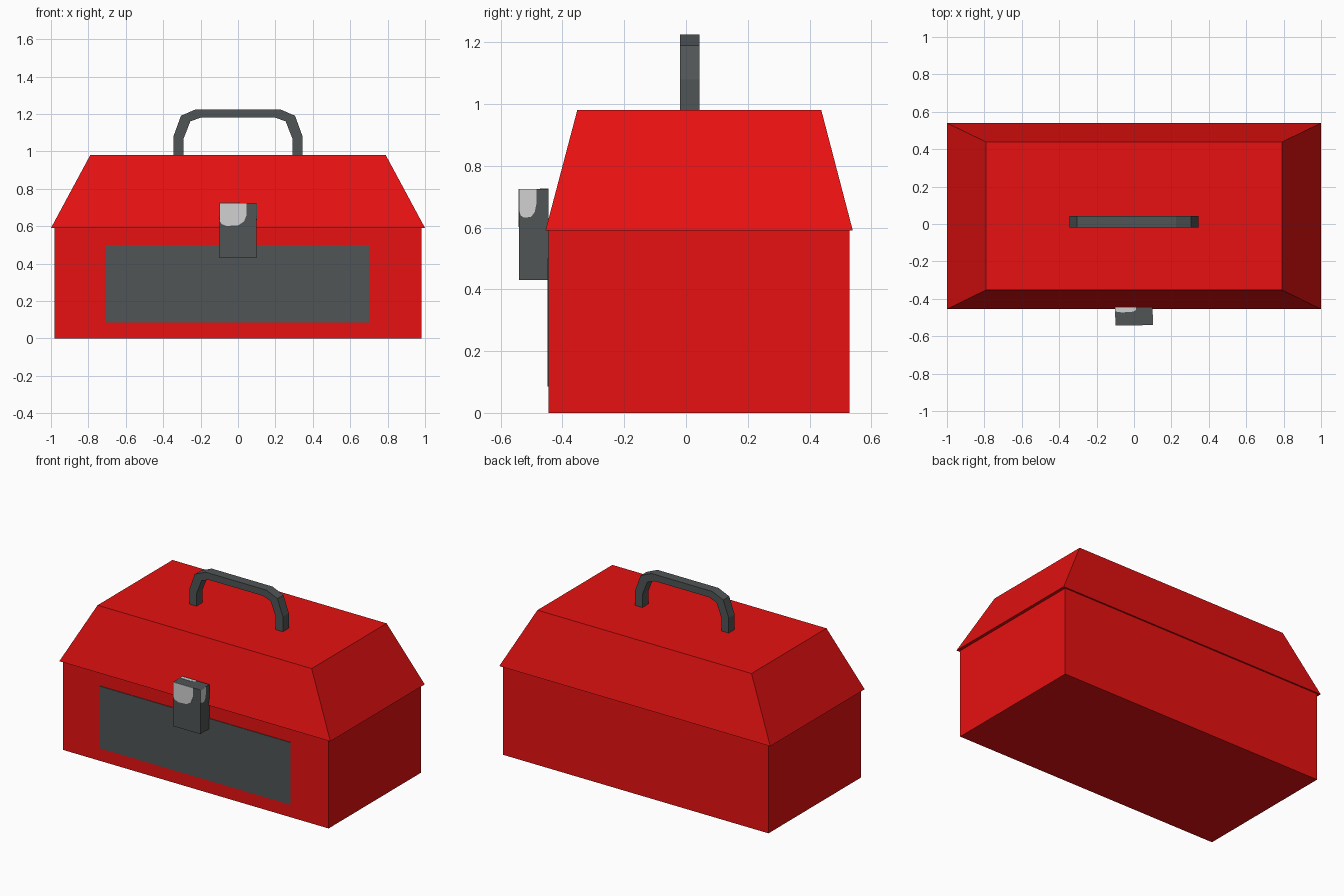
import bpy, bmesh

if "Cube" in bpy.data.objects:
    bpy.data.objects.remove(bpy.data.objects["Cube"])


def material(name, rgb):
    m = bpy.data.materials.new(name)
    m.diffuse_color = (*rgb, 1)
    m.use_nodes = True
    m.node_tree.nodes["Principled BSDF"].inputs["Base Color"].default_value = m.diffuse_color
    return m


RED = material("red_paint", (0.80, 0.0055, 0.0055))
DARK = material("dark_grey", (0.08, 0.09, 0.09))
LIGHT = material("light_grey", (0.64, 0.64, 0.64))


def finish(name, bm, mat):
    bmesh.ops.recalc_face_normals(bm, faces=bm.faces)
    me = bpy.data.meshes.new(name)
    bm.to_mesh(me)
    bm.free()
    me.materials.append(mat)
    ob = bpy.data.objects.new(name, me)
    bpy.context.collection.objects.link(ob)
    return ob


def frustum(name, mat, low, high, z0, z1):
    """Box between two rectangles (x0, x1, y0, y1) at heights z0 and z1."""
    bm = bmesh.new()
    rings = []
    for (x0, x1, y0, y1), z in ((low, z0), (high, z1)):
        rings.append([bm.verts.new((x, y, z)) for x, y in
                      ((x0, y0), (x1, y0), (x1, y1), (x0, y1))])
    a, b = rings
    bm.faces.new(a)
    bm.faces.new(b)
    for i in range(4):
        j = (i + 1) % 4
        bm.faces.new((a[i], a[j], b[j], b[i]))
    return finish(name, bm, mat)


def prism(name, mat, points, offset):
    """Extrude a flat outline of 3D points along an offset."""
    bm = bmesh.new()
    face = bm.faces.new([bm.verts.new(p) for p in points])
    new = bmesh.ops.extrude_face_region(bm, geom=[face])["geom"]
    bmesh.ops.translate(bm, vec=offset,
                        verts=[v for v in new if isinstance(v, bmesh.types.BMVert)])
    return finish(name, bm, mat)


# Box and sloping lid with a small overhang
body = (-0.98, 0.98, -0.445, 0.53)
frustum("box_body", RED, body, body, 0, 0.59)
frustum("lid", RED, (-1, 1, -0.455, 0.54), (-0.79, 0.79, -0.352, 0.438), 0.59, 0.98)

# Painted front panel
panel = (-0.705, 0.70, -0.449, -0.44)
frustum("front_panel", DARK, panel, panel, 0.085, 0.50)

# Latch block
X, Y0, Y1, TOP = 0.10, -0.54, -0.445, 0.725
latch = (-X, X, Y0, Y1)
frustum("latch", DARK, latch, latch, 0.43, TOP)

# Worn patch in the upper left corner of each latch face: (across, down) as fractions
patch = [(0, 0), (0.73, 0), (0.73, 0.22), (0.66, 0.34), (0.5, 0.41), (0.2, 0.42), (0.07, 0.39), (0, 0.32)]
H, W, D, T = TOP - 0.43, 2 * X, Y1 - Y0, 0.002
prism("latch_patch_front", LIGHT, [(-X + u * W, Y0, TOP - v * H) for u, v in patch], (0, -T, 0))
prism("latch_patch_right", LIGHT, [(X, Y0 + u * D * 0.8, TOP - v * H * 0.75) for u, v in patch], (T, 0, 0))
prism("latch_patch_left", LIGHT, [(-X, Y1 - u * D * 0.8, TOP - v * H * 0.75) for u, v in patch], (-T, 0, 0))
prism("latch_patch_top", LIGHT, [(-X + u * W * 0.76, Y1 - v * D * 0.68, TOP) for u, v in patch], (0, 0, T))

# Carrying handle: mirrored arch outline, extruded in depth
outer = [(-0.345, 0.975), (-0.345, 1.08), (-0.305, 1.19), (-0.225, 1.225)]
inner = [(-0.20, 1.18), (-0.255, 1.16), (-0.292, 1.065), (-0.292, 0.975)]


def mirrored(pts):
    return [(-x, z) for x, z in reversed(pts)]


outline = outer + mirrored(outer) + mirrored(inner) + inner
prism("handle", DARK, [(x, -0.02, z) for x, z in outline], (0, 0.063, 0))
